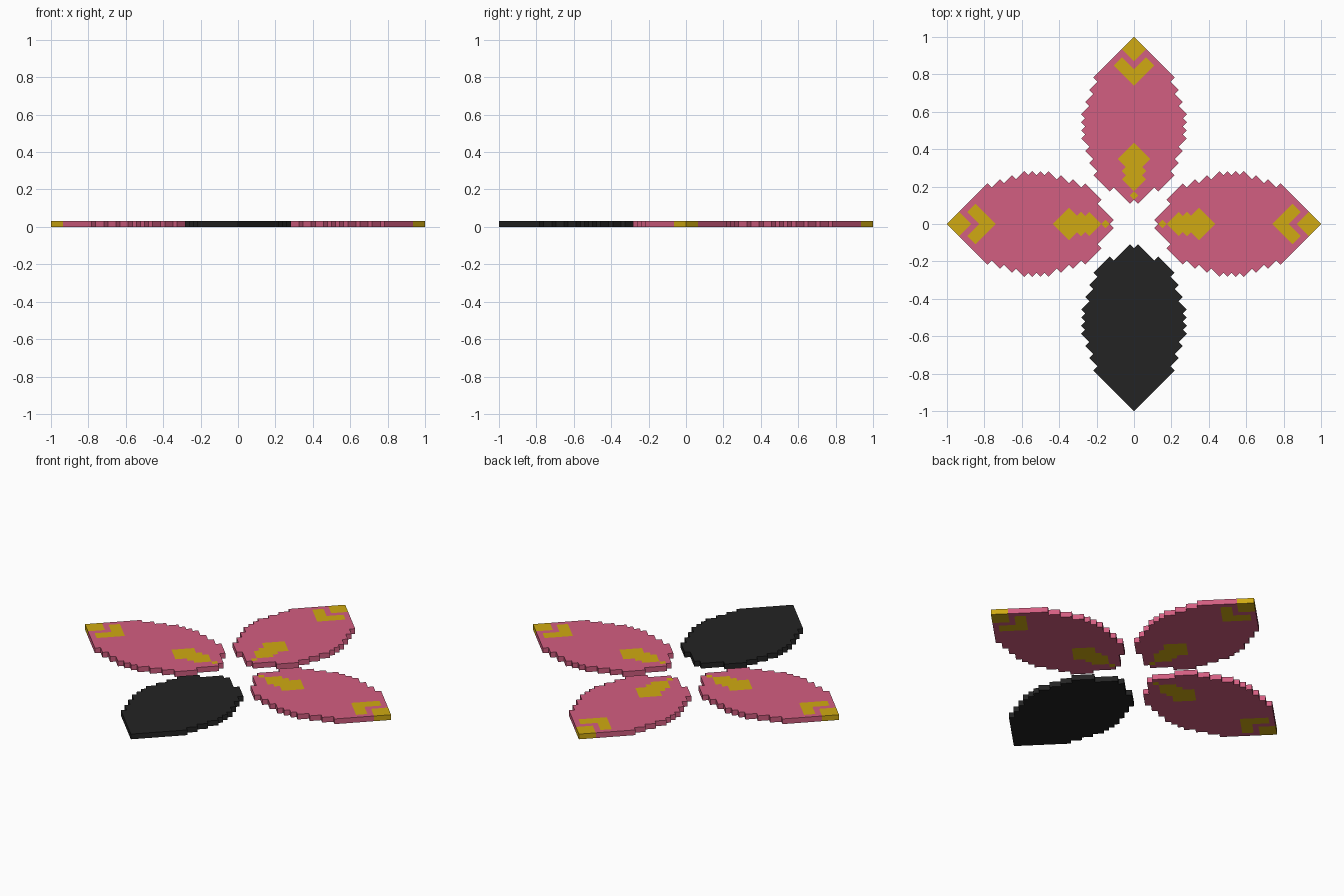
import bpy, bmesh, math
from mathutils import Matrix

if "Cube" in bpy.data.objects:
    bpy.data.objects.remove(bpy.data.objects["Cube"])

S = 1 / 46             # half diagonal of one small square tile
H = S * math.sqrt(2)   # plate thickness = one tile

# Petal outline on a diagonal tile grid: tile count per row, counted from the tip
OUTLINE = [10, 12, 14, 16, 17, 18, 19, 19, 20, 20, 21, 21,
           22, 22, 22, 22, 21, 21, 21, 21, 20, 16]
# Gold heart near the flower centre: row -> end tile
HEART = {13: 17, 14: 17, 15: 18, 16: 19, 17: 19, 18: 19, 19: 20}


def material(name, rgb):
    m = bpy.data.materials.new(name)
    m.diffuse_color = (*rgb, 1)
    m.use_nodes = True
    m.node_tree.nodes["Principled BSDF"].inputs["Base Color"].default_value = m.diffuse_color
    return m


pink = material("pink", (0.65, 0.112, 0.220))
gold = material("gold", (0.63, 0.402, 0.006))
black = material("black", (0.017, 0.017, 0.017))


def filled(a, b):
    n = len(OUTLINE)
    return 0 <= a < n and 0 <= b < n and a < OUTLINE[b] and b < OUTLINE[a]


def is_gold(a, b):
    hi, lo = max(a, b), min(a, b)
    tip = hi < 3
    chevron = 4 <= hi <= 5 and lo >= 1
    return tip or chevron or hi < HEART.get(lo, 0)


def petal(name, angle, base, accent):
    bm = bmesh.new()

    def quad(points, index):
        verts = [bm.verts.new(((a - b) * S, 1 - (a + b) * S, z)) for a, b, z in points]
        bm.faces.new(verts).material_index = index

    n = len(OUTLINE)
    for a in range(n):
        for b in range(n):
            if not filled(a, b):
                continue
            i = 1 if accent and is_gold(a, b) else 0
            ring = [(a, b), (a + 1, b), (a + 1, b + 1), (a, b + 1)]
            # top and underside
            quad([(x, y, H) for x, y in reversed(ring)], i)
            quad([(x, y, 0) for x, y in ring], i)
            # outer walls where the neighbouring tile is empty
            for k, (da, db) in enumerate([(0, -1), (1, 0), (0, 1), (-1, 0)]):
                if not filled(a + da, b + db):
                    p, q = ring[k], ring[(k + 1) % 4]
                    quad([(*p, 0), (*p, H), (*q, H), (*q, 0)], i)
    bmesh.ops.remove_doubles(bm, verts=bm.verts, dist=1e-4)
    bmesh.ops.recalc_face_normals(bm, faces=bm.faces)
    bm.transform(Matrix.Rotation(math.radians(angle), 4, 'Z'))
    me = bpy.data.meshes.new(name)
    bm.to_mesh(me)
    bm.free()
    me.materials.append(base)
    if accent:
        me.materials.append(accent)
    bpy.context.collection.objects.link(bpy.data.objects.new(name, me))


# Three pink petals with gold marks, one plain black petal at the front
petal("back_petal", 0, pink, gold)
petal("left_petal", 90, pink, gold)
petal("front_petal", 180, black, None)
petal("right_petal", 270, pink, gold)
